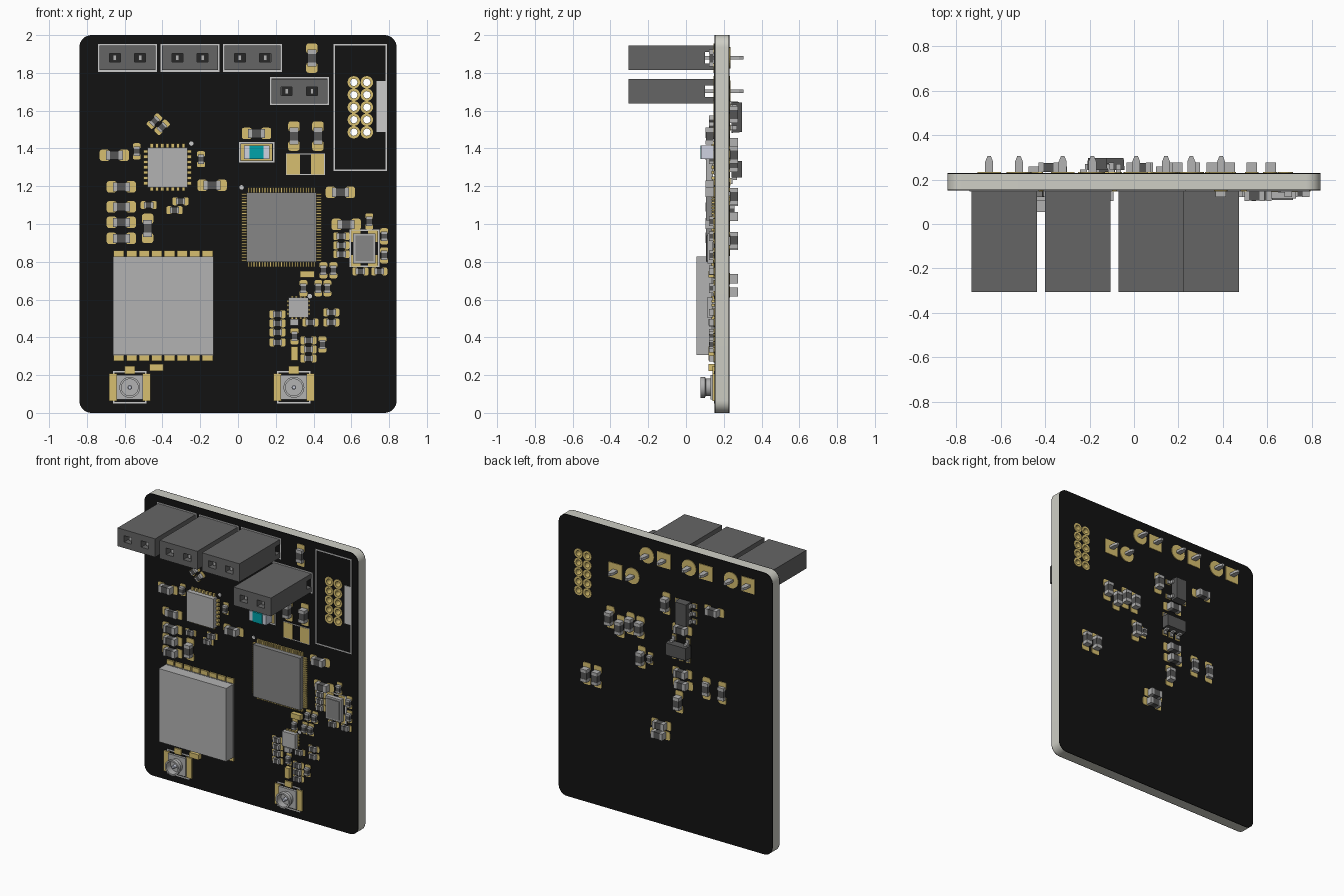
import bpy, bmesh
from math import pi, cos, sin, radians
from mathutils import Matrix

if "Cube" in bpy.data.objects:
    bpy.data.objects.remove(bpy.data.objects["Cube"])

F, B = 0.15, 0.23          # front and back board faces (y)
COLORS = dict(mask=(.006, .006, .006), core=(.62, .62, .56), gold=(.68, .52, .16), dark=(.09, .09, .09),
              plastic=(.13, .13, .13), grey=(.24, .24, .24), light=(.45, .45, .45), silk=(.7, .7, .7),
              teal=(0, .36, .4), white=(.62, .65, .75), black=(.02, .02, .02))
NAMES = list(COLORS)
MATS = []
for n, c in COLORS.items():
    m = bpy.data.materials.new(n)
    m.diffuse_color = (*c, 1)
    m.use_nodes = True
    m.node_tree.nodes["Principled BSDF"].inputs["Base Color"].default_value = m.diffuse_color
    MATS.append(m)


# local frame of every part: u right, v up, d outward from the board
def box(bm, mat, u, v, w, h, d0, d1, rot=0, r=0, taper=1):
    M = Matrix.Rotation(radians(rot), 4, 'Z') @ Matrix.Translation((u, v, (d0 + d1) / 2))
    vs = bmesh.ops.create_cube(bm, size=1, matrix=Matrix.Diagonal((w, h, d1 - d0, 1)))['verts']
    for q in vs:
        if q.co.z > 0:
            q.co.x *= taper
            q.co.y *= taper
    faces = {f for q in vs for f in q.link_faces}
    for f in faces:
        f.material_index = NAMES.index(mat)
    bmesh.ops.transform(bm, matrix=M, verts=vs)
    if r:
        edges = [e for e in {e for f in faces for e in f.edges}
                 if abs(e.verts[0].co.z - e.verts[1].co.z) > 1e-5]
        bmesh.ops.bevel(bm, geom=edges, offset=r, segments=3, profile=.5, affect='EDGES',
                        material=NAMES.index(mat))


def lathe(bm, mat, prof, n=24, closed=False):
    rings = [[bm.verts.new((r * cos(2 * pi * i / n), r * sin(2 * pi * i / n), d)) for i in range(n)]
             for r, d in prof]
    pairs = list(zip(rings, rings[1:])) + ([(rings[-1], rings[0])] if closed else [])
    faces = [bm.faces.new((a[i], a[(i + 1) % n], b[(i + 1) % n], b[i])) for a, b in pairs for i in range(n)]
    if not closed:
        faces.append(bm.faces.new(rings[-1]))
    for f in faces:
        f.material_index = NAMES.index(mat)
    bmesh.ops.recalc_face_normals(bm, faces=faces)


def mesh(name, build):
    bm = bmesh.new()
    build(bm)
    me = bpy.data.meshes.new(name)
    bm.to_mesh(me)
    bm.free()
    for m in MATS:
        me.materials.append(m)
    return me


def place(name, me, x, z, rot=0, back=False):
    ob = bpy.data.objects.new(name, me)
    bpy.context.collection.objects.link(ob)
    ob.matrix_world = (Matrix.Translation((x, B if back else F, z)) @ Matrix.Rotation(pi * back, 4, 'Z')
                       @ Matrix.Rotation(pi / 2, 4, 'X') @ Matrix.Rotation(radians(rot), 4, 'Z'))
    return ob


def frame(bm, w, h, t=.008, mat='silk'):
    for s in (-1, 1):
        box(bm, mat, 0, s * h / 2, w + t, t, 0, .003)
        box(bm, mat, s * w / 2, 0, t, h, 0, .003)


# board layers with rounded corners and header holes
HOLES = [(x, 1.486 + .066 * i) for x in (.613, .682) for i in range(5)]


def plate(name, mat, y0, y1, R=.065):
    cu = bpy.data.curves.new(name, 'CURVE')
    cu.dimensions, cu.fill_mode, cu.extrude = '2D', 'BOTH', (y1 - y0) / 2
    outline = [(cx + R * cos(a + k * pi / 16), cz + R * sin(a + k * pi / 16))
               for cx, cz, a in ((.84 - R, 2 - R, 0), (R - .84, 2 - R, pi / 2), (R - .84, R, pi), (.84 - R, R, 1.5 * pi))
               for k in range(9)]
    loops = [outline] + [[(x + .023 * cos(k * pi / 10), z + .023 * sin(k * pi / 10)) for k in range(20)]
                         for x, z in HOLES]
    for pts in loops:
        s = cu.splines.new('POLY')
        s.points.add(len(pts) - 1)
        for p, (x, z) in zip(s.points, pts):
            p.co = (x, z, 0, 1)
        s.use_cyclic_u = True
    tmp = bpy.data.objects.new(name + "_curve", cu)
    bpy.context.collection.objects.link(tmp)
    me = bpy.data.meshes.new_from_object(tmp.evaluated_get(bpy.context.evaluated_depsgraph_get()))
    bpy.data.objects.remove(tmp)
    me.materials.clear()
    me.materials.append(MATS[NAMES.index(mat)])
    place(name, me, 0, 0).location.y = (y0 + y1) / 2


plate("board_core", 'core', F + .005, B - .005)
plate("front_mask", 'mask', F, F + .005)
plate("back_mask", 'mask', B - .005, B)

# plated header holes and header outline
ring = mesh("header_ring", lambda bm: lathe(bm, 'gold', [
    (.033, 0), (.033, .004), (.019, .004), (.019, -.084), (.033, -.084), (.033, -.08), (.0228, -.08), (.0228, 0)], 20, True))
for x, z in HOLES:
    place("header_ring", ring, x, z)
place("header_outline", mesh("header_outline", lambda bm: (
    frame(bm, .275, .666), box(bm, 'silk', .112, .004, .052, .27, 0, .003))), .648, 1.617)


# two-pin sockets with pins through the board
def socket(bm):
    box(bm, 'plastic', 0, 0, .295, .13, .05, .36)
    for s in (-1, 1):
        box(bm, 'plastic', 0, s * .0475, .295, .035, 0, .05)
        box(bm, 'plastic', 0, s * .044, .295, .042, .36, .455)
        box(bm, 'plastic', s * .122, 0, .051, .046, .36, .455)
        box(bm, 'black', s * .067, 0, .058, .046, .36, .365)
        box(bm, 'light', s * .067, 0, .018, .03, .36, .43)
        box(bm, 'light', s * .067, 0, .036, .018, -.13, .05)
        box(bm, 'light', s * .067, 0, .036, .018, -.155, -.13, taper=1)
    box(bm, 'plastic', 0, 0, .076, .046, .36, .455)
    for q in bm.verts:                      # pointed pin tips
        if q.co.z < -.15:
            q.co.x += (.01 if q.co.x < (.067 if q.co.x > 0 else -.067) else -.01)
    frame(bm, .305, .14)


def solder_pads(bm):
    box(bm, 'gold', .067, 0, .105, .105, 0, .005)
    sub = len(bm.verts)
    lathe(bm, 'gold', [(.056, 0), (.056, .005)])
    bm.verts.ensure_lookup_table()
    for q in bm.verts[sub:]:
        q.co.x -= .067


sock, spads = mesh("socket", socket), mesh("solder_pads", solder_pads)
for i, (x, z) in enumerate(((-.585, 1.88), (-.254, 1.88), (.077, 1.88), (.325, 1.703))):
    place("socket", sock, x, z)
    place("socket_pads", spads, x, z, 180 if i == 3 else 0, back=True)


# two-terminal chips
def chip(L, W, H):
    def build(bm):
        box(bm, 'dark', 0, 0, L * .32, W * .78, .004, H * .96)
        for s in (-1, 1):
            box(bm, 'gold', s * L * .33, 0, L * .34, W, 0, .004, r=W * .2)
            box(bm, 'light', s * L * .22, 0, L * .14, W * .8, .004, H)
    return mesh("chip", build)


big, small, thin = chip(.155, .06, .046), chip(.085, .042, .028), chip(.155, .06, .028)
BIG_H = [(-.655, 1.364), (-.618, 1.091), (-.618, 1.009), (-.618, .924), (-.137, 1.205),
         (.542, 1.168), (.573, .998), (.098, 1.48)]
BIG_V = [(.296, 1.465), (.423, 1.465), (-.478, .977)]
SMALL_H = [(-.473, 1.10), (-.304, 1.12), (-.336, 1.073), (.547, .935), (.547, .887), (.547, .84), (.648, .749),
           (.748, .749), (.209, .522), (.209, .474), (.209, .426), (.209, .373), (.494, .532), (.494, .479),
           (.383, .479), (.373, .384), (.373, .336), (.373, .288)]
SMALL_V = [(-.536, 1.385), (-.196, 1.343), (.695, 1.014), (.774, .935), (.774, .834), (.452, .755), (.505, .755),
           (.346, .66), (.425, .66), (.473, .66), (.299, .405), (.447, .362)]
SMALL_D = [(-.442, 1.545), (-.402, 1.512)]
BACK_H = [(-.385, 1.625), (-.135, 1.43), (-.135, 1.12), (-.14, 1.04), (.03, .71), (.04, .64)]
BACK_V = [(.43, 1.365), (.35, 1.32), (.272, 1.362), (.194, 1.354), (-.01, 1.58), (.185, 1.145), (-.11, .907),
          (.615, .914), (.53, .914)]
for name, me, pts, rot, back in (
        ("capacitor", big, BIG_H, 0, 0), ("capacitor", big, BIG_V, 90, 0), ("resistor", thin, [(-.618, 1.197)], 0, 0),
        ("resistor", thin, [(.391, 1.878)], 90, 0), ("small_chip", small, SMALL_H, 0, 0),
        ("small_chip", small, SMALL_V, 90, 0), ("small_chip", small, SMALL_D, 45, 0),
        ("back_capacitor", big, BACK_H, 0, 1), ("back_capacitor", big, BACK_V, 90, 1),
        ("back_resistor", thin, [(-.325, 1.06), (-.45, 1.06)], 90, 1), ("back_small_chip", small, [(.115, 1.155)], 90, 1)):
    for x, z in pts:
        place(name, me, x, z, rot, bool(back))


# square packages with leads on four sides
def quad(half, n, pitch, reach, H, mat):
    def build(bm):
        box(bm, mat, 0, 0, 2 * half, 2 * half, .006, H)
        for rot in (0, 90, 180, 270):
            for i in range(n):
                t = (i - (n - 1) / 2) * pitch
                box(bm, 'gold', half + reach / 2 - .01, t, reach + .02, pitch * .6, 0, .014, rot)
        lathe(bm, 'silk', [(.012, 0), (.012, .003)], 12)
        bm.verts.ensure_lookup_table()
        for q in bm.verts[-24:]:            # pin-one dot
            q.co.x += (half + reach) * (1 if n < 10 else -1)
            q.co.y += half + reach
    return mesh("quad", build)


place("main_processor", quad(.185, 25, .0145, .026, .045, 'grey'), .23, .983)
place("sensor_chip", quad(.106, 7, .028, .02, .045, 'light'), -.373, 1.3)
place("radio_chip", quad(.052, 4, .022, .008, .04, 'light'), .32, .558)


# radio module with edge pads
def module(bm):
    box(bm, 'grey', 0, 0, .534, .524, .004, .018)
    box(bm, 'light', 0, 0, .53, .52, .018, .095)
    for s in (-1, 1):
        for i in range(8):
            box(bm, 'gold', (i - 3.5) * .067, s * .265, .056, .055, 0, .012)


place("radio_module", mesh("radio_module", module), -.396, .567)


# coaxial connectors
def coax(bm):
    box(bm, 'light', 0, 0, .14, .13, .004, .02)
    for s in (-1, 1):
        box(bm, 'gold', s * .088, 0, .042, .145, 0, .01)
    box(bm, 'gold', 0, .092, .056, .04, 0, .01)
    lathe(bm, 'light', [(.046, .02), (.046, .045), (.055, .05), (.055, .074), (.044, .074), (.044, .026), (.02, .026)], 32)
    lathe(bm, 'white', [(.012, .024), (.012, .06), (.008, .064)], 16)
    frame(bm, .17, .165)


coax_me = mesh("coax", coax)
for x in (-.573, .296):
    ob = place("coax_connector", coax_me, x, .135)
bpy.context.view_layer.objects.active = ob
ob.select_set(True)
bpy.ops.object.shade_smooth_by_angle(angle=radians(30))


# inductors, crystal pads, oscillator, filter
def inductor(bm):
    box(bm, 'gold', 0, 0, .165, .085, 0, .005)
    box(bm, 'white', 0, 0, .135, .07, .005, .07)
    box(bm, 'teal', 0, 0, .075, .072, .005, .074)
    frame(bm, .18, .1)


def oscillator(bm):
    for a in (-1, 1):
        for b in (-1, 1):
            box(bm, 'gold', a * .045, b * .065, .05, .06, 0, .006)
    box(bm, 'light', 0, 0, .12, .16, .006, .035)
    box(bm, 'grey', 0, 0, .095, .135, .035, .042)
    frame(bm, .15, .19)


def crystal_pads(bm):
    for s in (-1, 1):
        box(bm, 'gold', s * .064, 0, .07, .108, 0, .005)
    frame(bm, .2, .11, .005)


place("power_inductor", mesh("power_inductor", inductor), .098, 1.38)
place("oscillator", mesh("oscillator", oscillator), .669, .871)
place("crystal_pads", mesh("crystal_pads", crystal_pads), .357, 1.316)
bead = mesh("bead", lambda bm: box(bm, 'gold', 0, 0, .075, .036, 0, .03))
for x, z, rot in ((.367, .734, 0), (.299, .315, 90), (-.431, .241, 0)):
    place("small_inductor", bead, x, z, rot)
place("filter_chip", mesh("filter", lambda bm: box(bm, 'light', 0, 0, .045, .035, 0, .03)), .299, .479)


# regulators on the back
def regulator(bm):
    box(bm, 'dark', 0, 0, .165, .09, .012, .066, taper=.95)
    for s in (-1, 1):
        for i in ((-1, 0, 1) if s < 0 else (-1, 1)):
            box(bm, 'gold', i * .055, s * .067, .034, .04, 0, .005)
            box(bm, 'light', i * .055, s * .062, .024, .03, .005, .015)
            box(bm, 'light', i * .055, s * .049, .024, .014, .015, .04)


reg = mesh("regulator", regulator)
place("regulator", reg, -.125, 1.29, 0, True)
place("regulator", reg, -.165, 1.565, 90, True)
